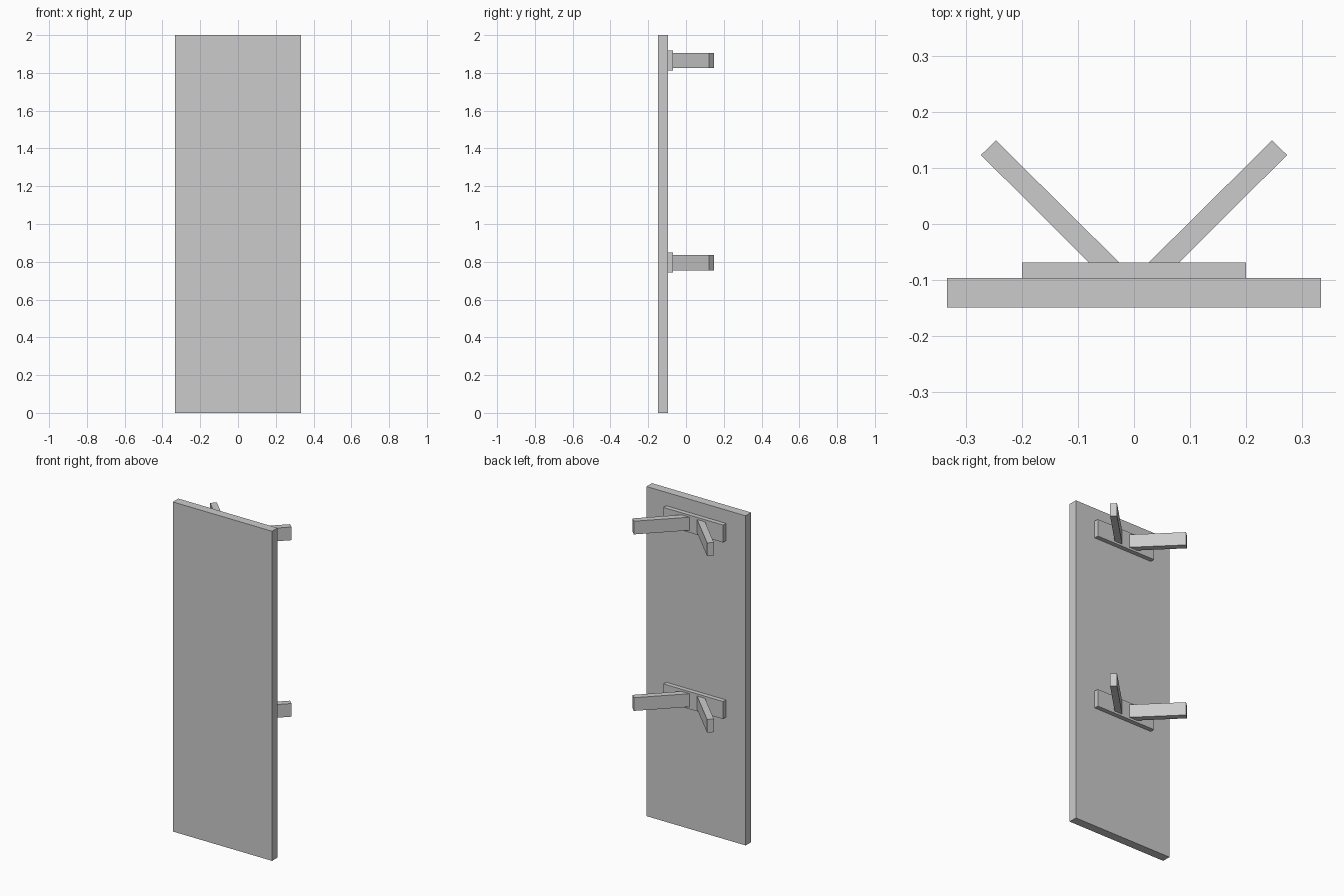
import bpy
import bmesh

if "Cube" in bpy.data.objects:
    bpy.data.objects.remove(bpy.data.objects["Cube"], do_unlink=True)

GREY = (0.6, 0.6, 0.6, 1.0)
grey = bpy.data.materials.new("plain_grey")
grey.use_nodes = True
grey.diffuse_color = GREY
grey.node_tree.nodes["Principled BSDF"].inputs["Base Color"].default_value = GREY


def prism(name, outline, bottom, top):
    """Extrude a plan outline upwards between two heights."""
    bm = bmesh.new()
    face = bm.faces.new([bm.verts.new((x, y, bottom)) for x, y in outline])
    raised = bmesh.ops.extrude_face_region(bm, geom=[face])["geom"]
    verts = [v for v in raised if isinstance(v, bmesh.types.BMVert)]
    bmesh.ops.translate(bm, verts=verts, vec=(0, 0, top - bottom))
    bmesh.ops.recalc_face_normals(bm, faces=bm.faces)
    mesh = bpy.data.meshes.new(name)
    bm.to_mesh(mesh)
    bm.free()
    mesh.materials.append(grey)
    obj = bpy.data.objects.new(name, mesh)
    bpy.context.collection.objects.link(obj)
    return obj


def slab(name, half_width, front, back, bottom, top):
    outline = [(-half_width, front), (half_width, front),
               (half_width, back), (-half_width, back)]
    return prism(name, outline, bottom, top)


PANEL_BACK, PLATE_BACK = -0.096, -0.069

# Tall flat panel
slab("panel", 0.333, -0.149, PANEL_BACK, 0, 2)

# Diagonal arm in plan, mitred against the mounting plate
ARM = [(0.026, PLATE_BACK), (0.080, PLATE_BACK), (0.273, 0.123), (0.246, 0.149)]

# Two brackets, each a mounting plate with a pair of splayed arms
for level, z in (("lower", 0.795), ("upper", 1.866)):
    slab(level + "_mounting_plate", 0.2, PANEL_BACK, PLATE_BACK, z - 0.053, z + 0.053)
    for side, sign in (("left", 1), ("right", -1)):
        prism(f"{level}_{side}_arm", [(sign * x, y) for x, y in ARM], z - 0.04, z + 0.04)
